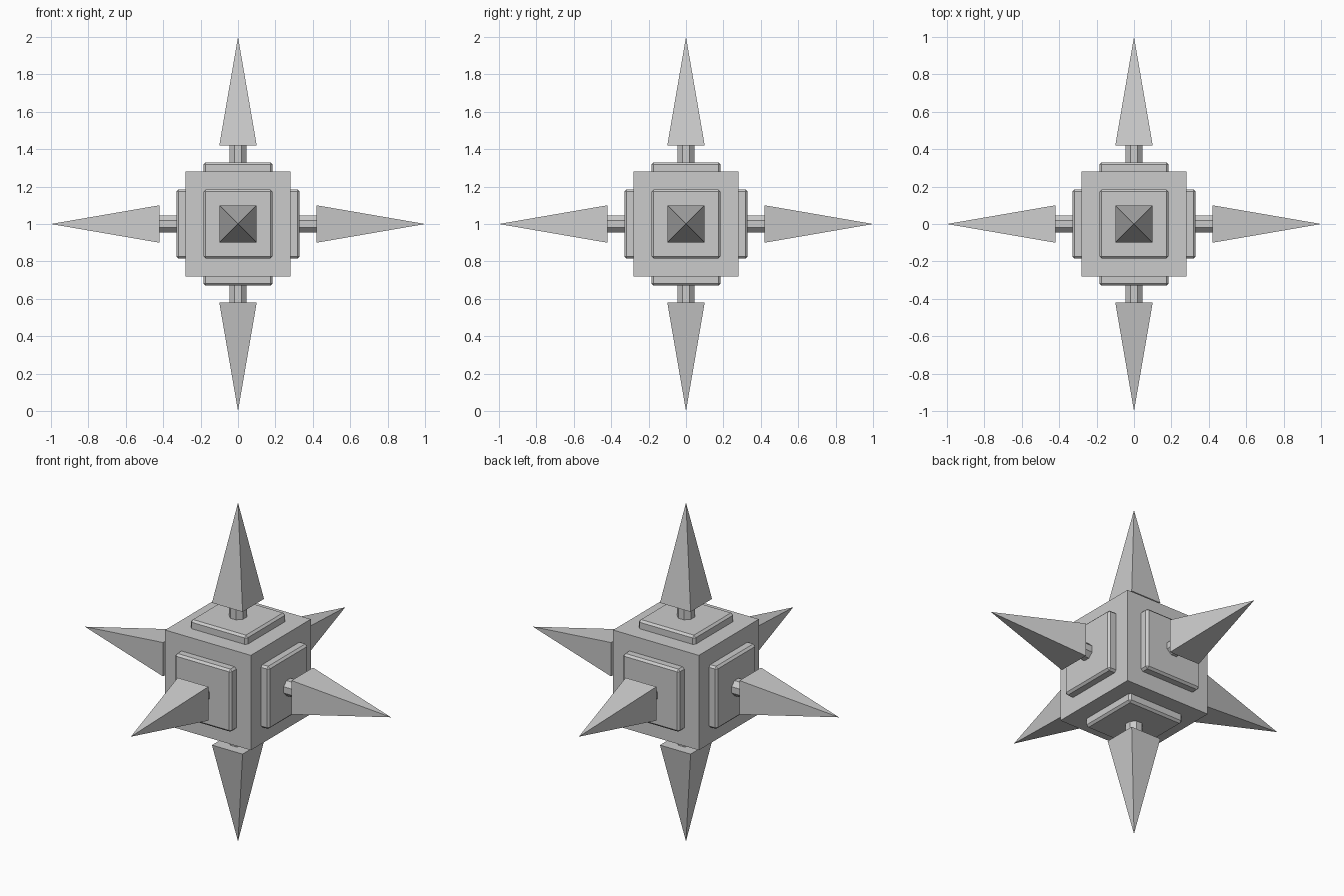
import bpy, bmesh
from math import pi, cos
from mathutils import Matrix, Vector

if "Cube" in bpy.data.objects:
    bpy.data.objects.remove(bpy.data.objects["Cube"])

CENTRE = Matrix.Translation((0, 0, 1))


def make_object(name, bm, matrix):
    bmesh.ops.recalc_face_normals(bm, faces=bm.faces)
    mesh = bpy.data.meshes.new(name)
    bm.to_mesh(mesh)
    bm.free()
    obj = bpy.data.objects.new(name, mesh)
    obj.matrix_world = matrix
    bpy.context.collection.objects.link(obj)
    return obj


def box(sx, sy, sz, z=0):
    bm = bmesh.new()
    bmesh.ops.create_cube(bm, size=1)
    bmesh.ops.scale(bm, vec=(sx, sy, sz), verts=bm.verts)
    bmesh.ops.translate(bm, vec=(0, 0, z), verts=bm.verts)
    return bm


def cone(sides, r1, r2, z0, z1):
    # flat sides face the axes
    bm = bmesh.new()
    bmesh.ops.create_cone(bm, cap_ends=True, segments=sides,
                          radius1=r1 / cos(pi / sides), radius2=r2 / cos(pi / sides), depth=z1 - z0,
                          matrix=Matrix.Translation((0, 0, (z0 + z1) / 2))
                          @ Matrix.Rotation(pi / sides, 4, 'Z'))
    bmesh.ops.remove_doubles(bm, verts=bm.verts, dist=1e-5)
    return bm


# central cube
make_object("core", box(0.56, 0.56, 0.56), CENTRE)

# plate, stem and spike on each of the six faces
directions = {"right": (1, 0, 0), "left": (-1, 0, 0), "back": (0, 1, 0),
              "front": (0, -1, 0), "top": (0, 0, 1), "bottom": (0, 0, -1)}
for side, d in directions.items():
    m = CENTRE @ Vector((0, 0, 1)).rotation_difference(Vector(d)).to_matrix().to_4x4()

    plate = box(0.37, 0.37, 0.08, 0.29)
    bmesh.ops.bevel(plate, geom=plate.edges[:], offset=0.012, segments=1,
                    affect='EDGES', profile=0.5)
    make_object(side + "_plate", plate, m)

    make_object(side + "_stem", cone(8, 0.045, 0.045, 0.27, 0.44), m)
    make_object(side + "_spike", cone(4, 0.1, 0, 0.42, 1.0), m)
